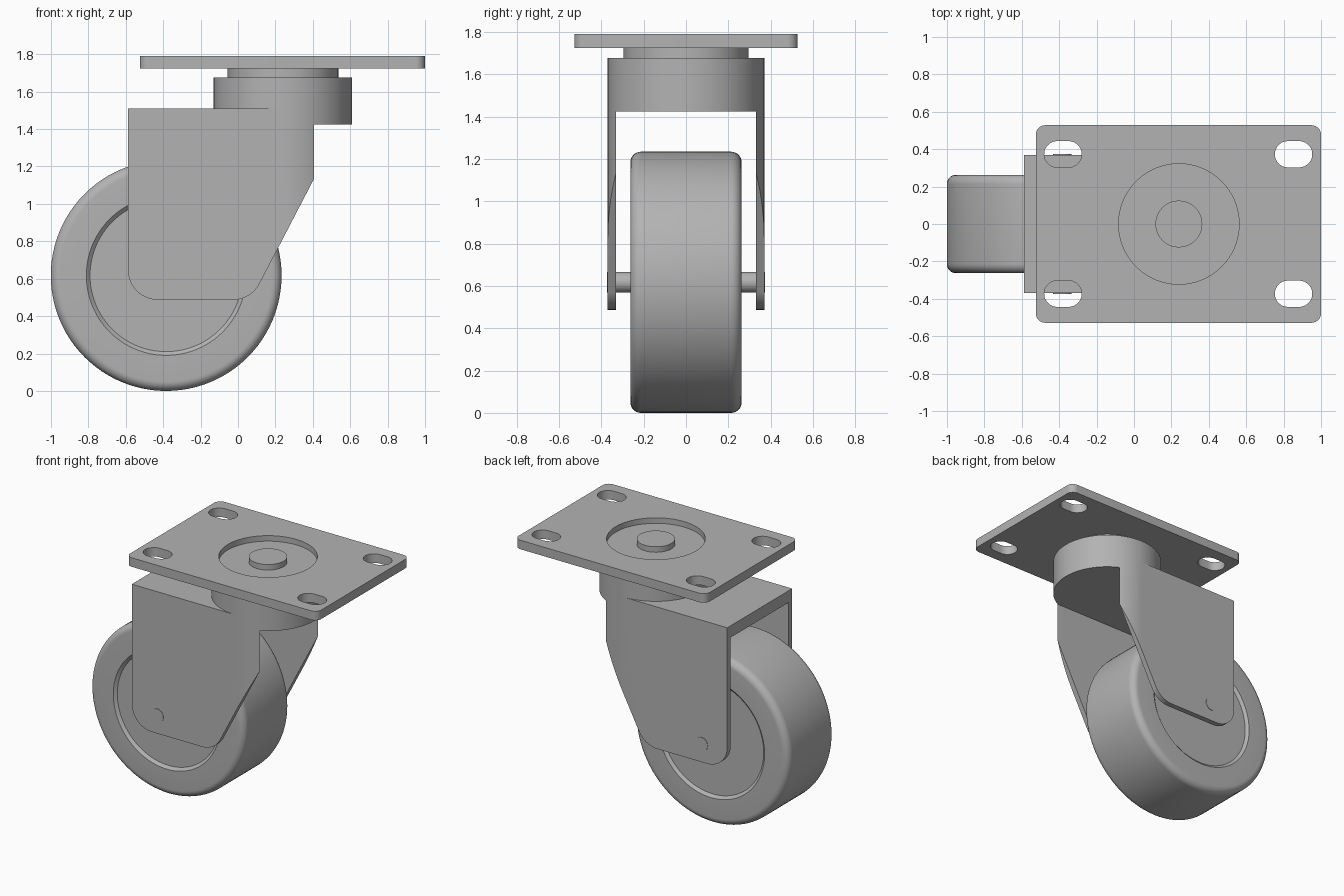
import bpy, bmesh
from math import pi, sin, cos, tan, acos, radians
from mathutils import Vector, Matrix

cube = bpy.data.objects.get("Cube")
if cube:
    bpy.data.objects.remove(cube, do_unlink=True)

GREY = (0.45, 0.45, 0.45, 1)
metal = bpy.data.materials.new("plain grey")
metal.diffuse_color = GREY
metal.use_nodes = True
metal.node_tree.nodes["Principled BSDF"].inputs["Base Color"].default_value = GREY

SWIVEL_X, WHEEL_X, WHEEL_R = 0.24, -0.384, 0.617
COLLAR_R, INNER_Y, COLLAR_LOW, DECK_TOP = 0.37, 0.33, 1.425, 1.51


def finish(name, bm, matrix=Matrix()):
    """Turn a bmesh into a welded, smooth-shaded object."""
    bmesh.ops.remove_doubles(bm, verts=bm.verts, dist=1e-5)
    bm.transform(matrix)
    bmesh.ops.recalc_face_normals(bm, faces=bm.faces)
    mesh = bpy.data.meshes.new(name)
    bm.to_mesh(mesh)
    bm.free()
    mesh.materials.clear()
    mesh.materials.append(metal)
    mesh.shade_smooth()
    mesh.set_sharp_from_angle(angle=radians(25))
    obj = bpy.data.objects.new(name, mesh)
    bpy.context.collection.objects.link(obj)
    return obj


def rounded(corners, steps=24):
    """Outline from (x, y, radius) corners, each rounded by its radius."""
    pts = []
    for i, (x, y, r) in enumerate(corners):
        p = Vector((x, y))
        if r == 0:
            pts.append(p)
            continue
        a = (Vector(corners[i - 1][:2]) - p).normalized()
        b = (Vector(corners[(i + 1) % len(corners)][:2]) - p).normalized()
        half = acos(a.dot(b)) / 2
        centre = p + (a + b).normalized() * (r / sin(half))
        start = p + a * (r / tan(half)) - centre
        side = p + b * (r / tan(half)) - centre
        sweep = pi - 2 * half
        for k in range(steps + 1):
            t = k / steps * sweep
            pts.append(centre + (start * sin(sweep - t) + side * sin(t)) / sin(sweep))
    return pts


def box_outline(cx, cy, w, h, r):
    x, y = w / 2, h / 2
    return rounded([(cx - x, cy - y, r), (cx + x, cy - y, r),
                    (cx + x, cy + y, r), (cx - x, cy + y, r)], 12)


def prism(name, outlines, low, high, matrix=Matrix()):
    """Extrude a filled outline; further outlines become holes."""
    curve = bpy.data.curves.new(name, "CURVE")
    curve.dimensions, curve.fill_mode = "2D", "BOTH"
    curve.extrude = (high - low) / 2
    for pts in outlines:
        spline = curve.splines.new("POLY")
        spline.points.add(len(pts) - 1)
        for point, p in zip(spline.points, pts):
            point.co = (p.x, p.y, 0, 1)
        spline.use_cyclic_u = True
    temp = bpy.data.objects.new(name, curve)
    mesh = temp.to_mesh()
    bm = bmesh.new()
    bm.from_mesh(mesh)
    temp.to_mesh_clear()
    bpy.data.objects.remove(temp)
    return finish(name, bm, matrix @ Matrix.Translation((0, 0, (low + high) / 2)))


def lathe(name, profile, matrix=Matrix(), steps=96):
    """Revolve (radius, height) points about z."""
    bm = bmesh.new()
    verts = [bm.verts.new((r, 0, z)) for r, z in profile]
    edges = [bm.edges.new(pair) for pair in zip(verts, verts[1:])]
    bmesh.ops.spin(bm, geom=verts + edges, cent=(0, 0, 0), axis=(0, 0, 1),
                   angle=2 * pi, steps=steps)
    return finish(name, bm, matrix)


upright = Matrix.Rotation(pi / 2, 4, "X")   # outline y becomes z
axle_frame = Matrix.Translation((WHEEL_X, 0, WHEEL_R)) @ upright

# Mounting plate with four slots and a round opening for the swivel
slots = [box_outline(x, y, 0.2, 0.14, 0.0699) for x in (-0.38, 0.853) for y in (-0.373, 0.373)]
opening = [Vector((SWIVEL_X + 0.322 * cos(k * pi / 48), 0.322 * sin(k * pi / 48))) for k in range(96)]
prism("mounting_plate", [box_outline(0.2375, 0, 1.525, 1.056, 0.05), opening] + slots, 1.725, 1.79)

# Swivel: centre pin, recess floor, neck and collar
lathe("swivel", [(0, 1.79), (0.125, 1.79), (0.125, 1.75), (0.322, 1.75), (0.322, 1.725),
                 (0.296, 1.725), (0.296, 1.677), (COLLAR_R, 1.677),
                 (COLLAR_R, COLLAR_LOW), (0, COLLAR_LOW)],
      Matrix.Translation((SWIVEL_X, 0, 0)))

# Fork legs, trimmed to follow the round collar
leg_shape = rounded([(-0.588, 0.487, 0.16), (0.07, 0.487, 0.16), (0.42, 1.16, 0),
                     (0.42, COLLAR_LOW, 0), (SWIVEL_X, COLLAR_LOW, 0),
                     (SWIVEL_X, DECK_TOP, 0), (-0.588, DECK_TOP, 0)])
end_x = SWIVEL_X + COLLAR_R
trim = prism("leg_trim", [rounded([(-0.8, -COLLAR_R, 0), (end_x, -COLLAR_R, COLLAR_R - 1e-4),
                                   (end_x, COLLAR_R, COLLAR_R - 1e-4), (-0.8, COLLAR_R, 0)])], 0.2, 1.7)
for name, low, high in (("right_leg", INNER_Y, 0.4), ("left_leg", -0.4, -INNER_Y)):
    leg = prism(name, [leg_shape], low, high, upright)
    cut = leg.modifiers.new("trim", "BOOLEAN")
    cut.operation, cut.object, cut.solver = "INTERSECT", trim, "EXACT"
    bpy.context.view_layer.update()
    mesh = bpy.data.meshes.new_from_object(leg.evaluated_get(bpy.context.evaluated_depsgraph_get()))
    leg.modifiers.clear()
    leg.data = mesh
    mesh.shade_smooth()
    mesh.set_sharp_from_angle(angle=radians(25))
bpy.data.objects.remove(trim)

# Fork deck joining the legs
prism("fork_deck", [box_outline((SWIVEL_X - 0.588) / 2, 0, SWIVEL_X + 0.588, 2 * INNER_Y, 0)],
      COLLAR_LOW, DECK_TOP)

# Wheel with rounded shoulders and shallow hub recesses
half_width, shoulder = 0.263, 0.05
side = [(0, 0.245), (0.407, 0.245), (0.427, half_width)]
side += [(WHEEL_R - shoulder + shoulder * sin(k * pi / 16),
          half_width - shoulder + shoulder * cos(k * pi / 16)) for k in range(9)]
lathe("wheel", side + [(r, -z) for r, z in reversed(side)], axle_frame)

# Axle
lathe("axle", [(0, 0.373), (0.049, 0.373), (0.049, -0.373), (0, -0.373)], axle_frame, 32)
